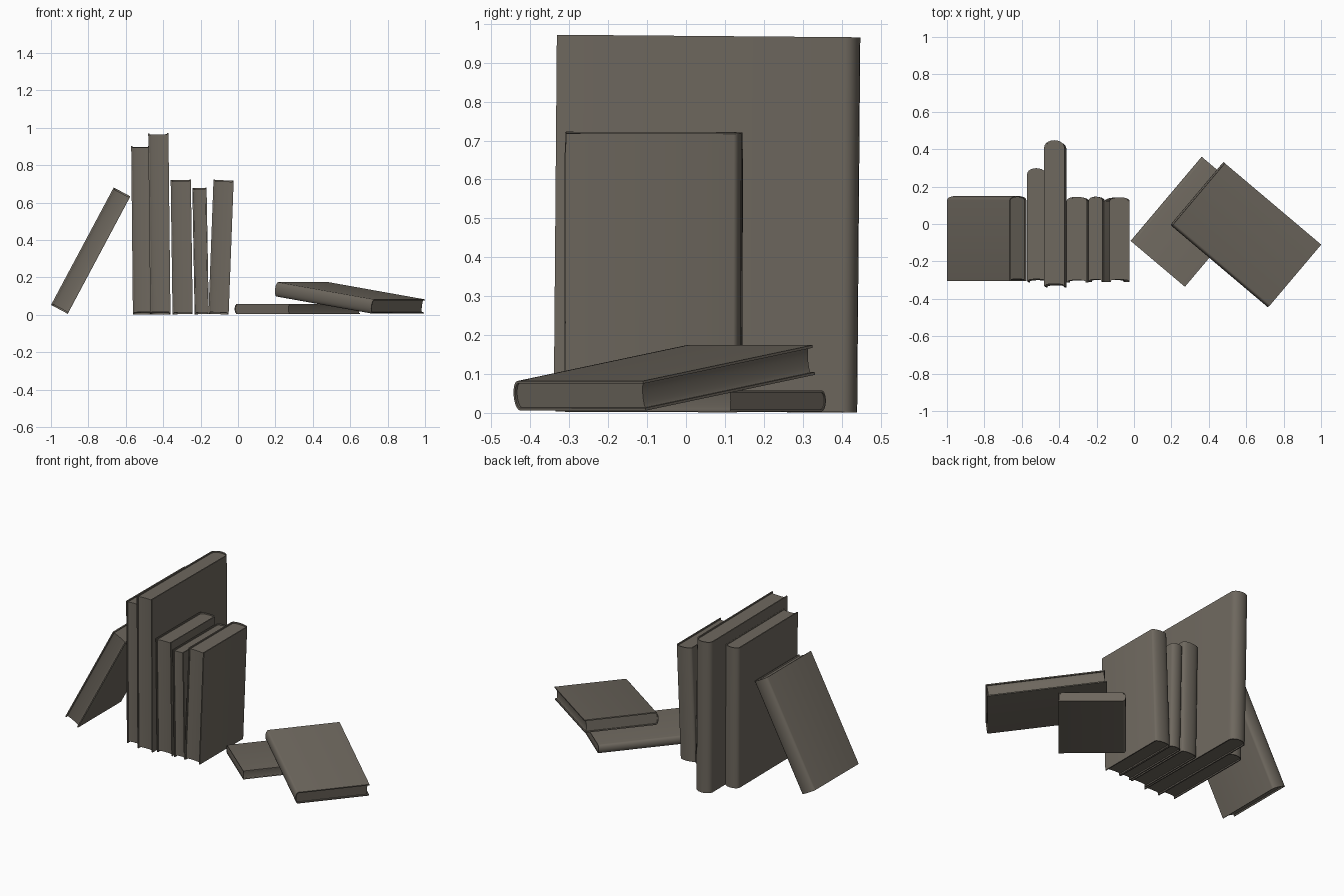
import bpy, bmesh, math
from mathutils import Matrix, Vector

if "Cube" in bpy.data.objects:
    bpy.data.objects.remove(bpy.data.objects["Cube"])

mat = bpy.data.materials.new("warm grey")
mat.diffuse_color = (0.155, 0.137, 0.112, 1)
mat.use_nodes = True
mat.node_tree.nodes["Principled BSDF"].inputs["Base Color"].default_value = mat.diffuse_color
SEG = 10


def arc(half, base, depth):
    """Half-ellipse from +half to -half, bulging by depth along y."""
    return [(half * math.cos(math.pi * i / SEG), base + depth * math.sin(math.pi * i / SEG))
            for i in range(SEG + 1)]


def prism(name, outline, z0, z1, matrix):
    """Extrude an outline along local z and place it."""
    bm = bmesh.new()
    lo = [bm.verts.new((x, y, z0)) for x, y in outline]
    hi = [bm.verts.new((x, y, z1)) for x, y in outline]
    bm.faces.new(lo)
    bm.faces.new(hi)
    n = len(outline)
    for i in range(n):
        j = (i + 1) % n
        bm.faces.new((lo[i], lo[j], hi[j], hi[i]))
    bmesh.ops.recalc_face_normals(bm, faces=bm.faces)
    me = bpy.data.meshes.new(name)
    bm.to_mesh(me)
    bm.free()
    me.materials.append(mat)
    me.shade_smooth()
    me.set_sharp_from_angle(angle=math.radians(32))
    ob = bpy.data.objects.new(name, me)
    ob.matrix_world = matrix
    bpy.context.collection.objects.link(ob)


def book(name, start, end, spine, thick, width, bulge, lip=0.008, c=0.007):
    """Book whose height runs start->end, spine facing the given direction."""
    start, end = Vector(start), Vector(end)
    z = (end - start).normalized()
    y = Vector(spine)
    y = (y - z * y.dot(z)).normalized()
    x = y.cross(z)
    m = Matrix((x, y, z)).transposed().to_4x4()
    m.translation = start
    h, t, f = (end - start).length, thick / 2, -width / 2
    base = width / 2 - bulge
    # cover: boards and rounded spine as one wrapped strip
    cover = [(t, f)] + arc(t, base, bulge) + [(-t, f), (-t + c, f)]
    cover += arc(t - c, base, bulge - c * 0.8)[::-1] + [(t - c, f)]
    prism(name + "_cover", cover, 0, h, m)
    # pages: hollow fore-edge, set back from the boards
    p = t - c / 2
    pages = arc(p, base, bulge - c * 0.4) + arc(p, f + lip * 0.5, lip)[::-1]
    prism(name + "_pages", pages, lip, h - lip, m)


UP = (0, 1, 0)
# standing row, left to right
book("leaning_book", (-0.955, -0.078, 0.029), (-0.62, -0.078, 0.657), UP, 0.101, 0.455, 0.022)
book("tall_book", (-0.513, -0.010, 0.004), (-0.522, -0.004, 0.900), UP, 0.098, 0.605, 0.030)
book("tallest_book", (-0.415, 0.050, 0.004), (-0.426, 0.058, 0.968), UP, 0.108, 0.780, 0.038)
book("medium_book", (-0.296, -0.085, 0.004), (-0.306, -0.083, 0.721), UP, 0.108, 0.457, 0.020)
book("slim_book", (-0.194, -0.083, 0.004), (-0.206, -0.081, 0.679), UP, 0.076, 0.455, 0.022)
book("end_book", (-0.104, -0.085, 0.004), (-0.077, -0.083, 0.720), UP, 0.108, 0.452, 0.020)
# flat pair on the right
book("bottom_flat_book", (0.127, -0.213, 0.031), (0.507, 0.237, 0.031),
     (-0.764, 0.645, 0), 0.054, 0.38, 0.017, lip=0.003, c=0.005)
book("top_flat_book", (0.34, 0.16, 0.136), (0.855, -0.275, 0.044),
     (-0.645, -0.764, 0), 0.077, 0.44, 0.018)
